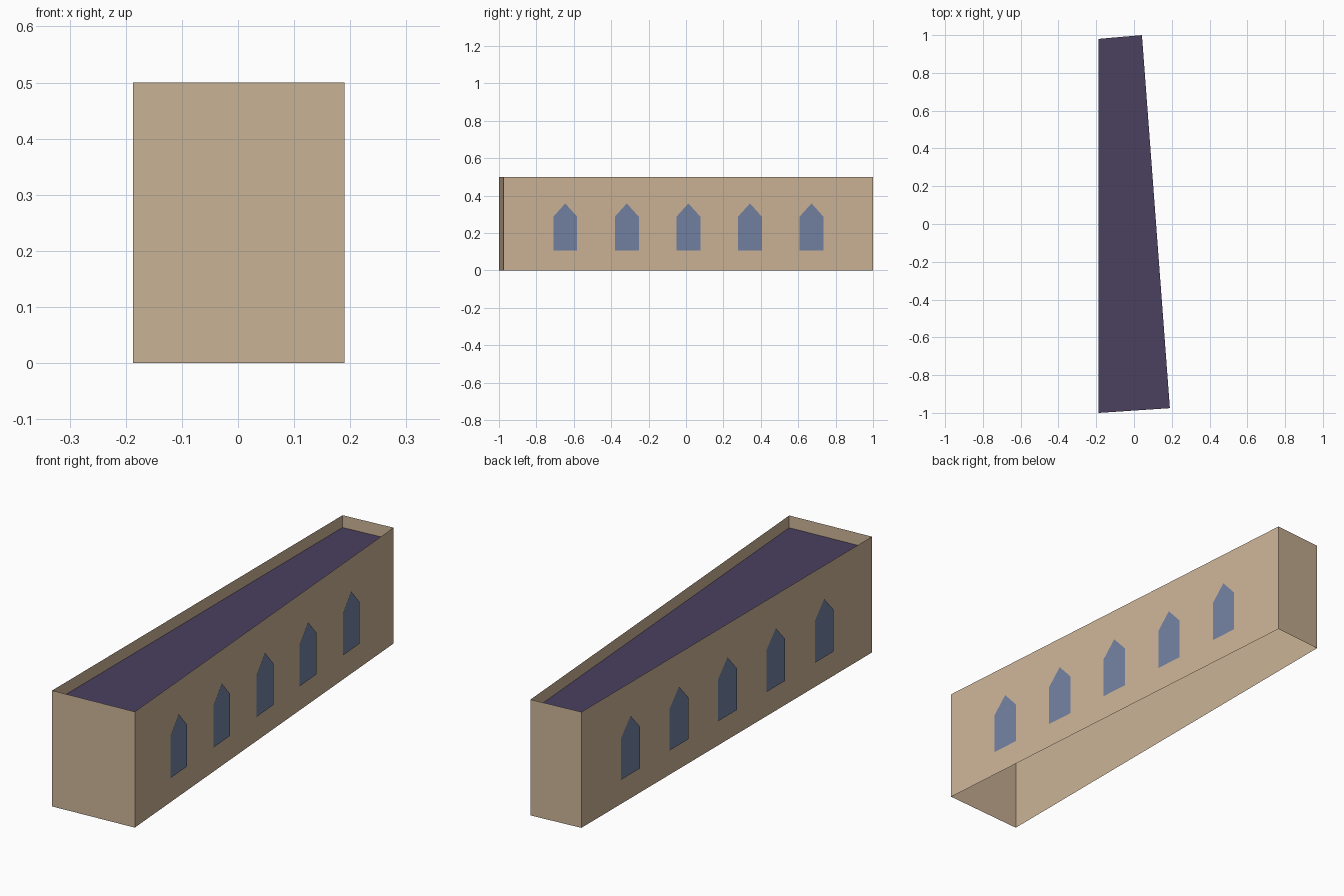
import bpy
from mathutils import Vector

if "Cube" in bpy.data.objects:
    bpy.data.objects.remove(bpy.data.objects["Cube"], do_unlink=True)


def make_material(name, color):
    mat = bpy.data.materials.new(name)
    mat.use_nodes = True
    rgba = (*color, 1)
    mat.diffuse_color = rgba
    mat.node_tree.nodes["Principled BSDF"].inputs["Base Color"].default_value = rgba
    return mat


def make_object(name, verts, faces, mat):
    mesh = bpy.data.meshes.new(name)
    mesh.from_pydata(verts, [], faces)
    mesh.materials.append(mat)
    obj = bpy.data.objects.new(name, mesh)
    bpy.context.collection.objects.link(obj)
    return obj


plaster = make_material("tan plaster", (0.604, 0.456, 0.309))
slate = make_material("dark purple roof", (0.07, 0.051, 0.117))
glass = make_material("blue glass", (0.17, 0.22, 0.36))

HEIGHT, ROOF_Z, GAP = 0.5, 0.447, 0.0035
UP = Vector((0, 0, 1))

# Tapered footprint, anticlockwise from the front right corner
footprint = [Vector(p) for p in ((-0.187, -1, 0), (0.19, -0.975, 0),
                                 (0.042, 1, 0), (-0.187, 0.98, 0))]
n = len(footprint)

# Thin outer walls, open below, rising past the roof as a parapet
make_object("walls", footprint + [p + UP * HEIGHT for p in footprint],
            [(i, (i + 1) % n, (i + 1) % n + n, i + n) for i in range(n)], plaster)

# Flat roof sunk below the parapet
make_object("roof", [p + UP * ROOF_Z for p in footprint], [range(n)], slate)

# Pointed window panes: (along wall, height)
outline = [(-0.064, 0.107), (0.064, 0.107), (0.064, 0.287), (0, 0.358), (-0.064, 0.287)]


def add_windows(name, start, end, count=5):
    along = (end - start).normalized()
    outward = along.cross(UP)
    verts, faces = [], []
    for k in range(1, count + 1):
        centre = start.lerp(end, k / (count + 1)) + outward * GAP
        faces.append(range(len(verts), len(verts) + len(outline)))
        verts += [centre + along * a + UP * h for a, h in outline]
    make_object(name, verts, faces, glass)


add_windows("left_windows", footprint[1], footprint[2])
add_windows("right_windows", footprint[3], footprint[0])
